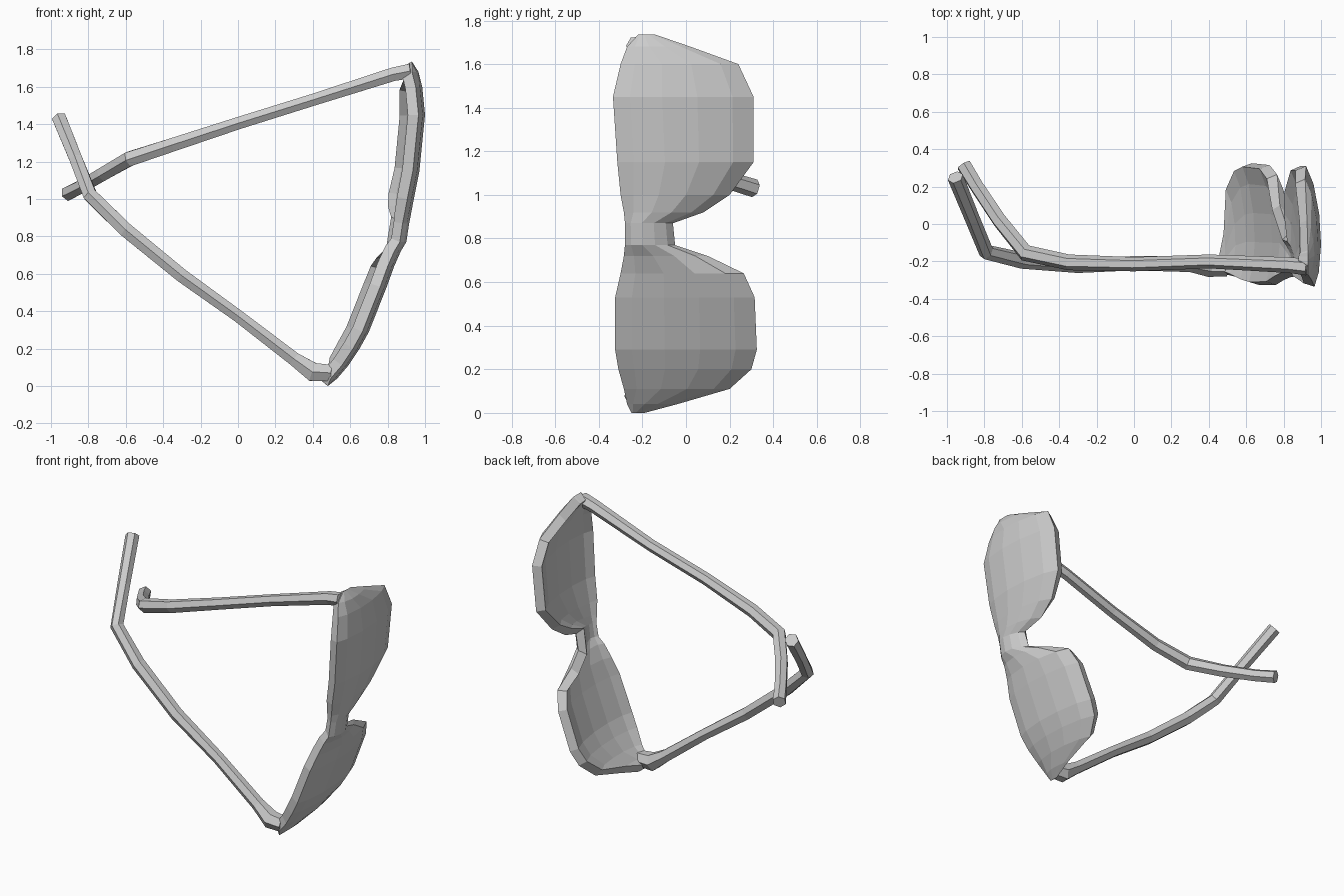
import bpy
from mathutils import Vector
from math import cos, sin, pi


def make_object(name, verts, faces):
    mesh = bpy.data.meshes.new(name)
    mesh.from_pydata(verts, [], faces)
    mesh.update()
    obj = bpy.data.objects.new(name, mesh)
    bpy.context.collection.objects.link(obj)
    return obj


# Front frame with both lenses: curved sheet lofted along z
# each station: z, y min, y max, front x, set-back of the lower lens edge
STATIONS = [
    (0.00, -0.25, -0.19, 0.48, 0.00), (0.04, -0.27, -0.04, 0.53, 0.02),
    (0.11, -0.285, 0.20, 0.59, 0.06), (0.20, -0.31, 0.30, 0.65, 0.07),
    (0.29, -0.325, 0.325, 0.70, 0.07), (0.53, -0.325, 0.315, 0.795, 0.07),
    (0.64, -0.30, 0.265, 0.835, 0.07), (0.72, -0.285, 0.10, 0.87, 0.09),
    (0.77, -0.28, -0.05, 0.90, 0.07), (0.87, -0.28, -0.06, 0.915, 0.06),
    (0.92, -0.285, 0.08, 0.925, 0.09), (1.00, -0.30, 0.20, 0.94, 0.09),
    (1.15, -0.315, 0.31, 0.97, 0.08), (1.45, -0.335, 0.31, 1.00, 0.08),
    (1.60, -0.30, 0.24, 0.985, 0.07), (1.68, -0.27, 0.02, 0.965, 0.04),
    (1.735, -0.22, -0.14, 0.93, 0.00),
]
# bulge across the lens: fraction of width, brow set-back, edge set-back factor
ACROSS = [(0, 0.035, 0), (0.12, 0.012, 0), (0.35, 0, 0), (0.6, 0, 0.12),
          (0.85, 0, 0.5), (1, 0, 1)]

verts, faces = [], []
n = len(ACROSS)
for z, y0, y1, x, back in STATIONS:
    for f, brow, edge in ACROSS:
        verts.append((x - brow * (back > 0) - edge * back, y0 + f * (y1 - y0), z))
for j in range(len(STATIONS) - 1):
    for i in range(n - 1):
        a = j * n + i
        faces.append((a, a + 1, a + n + 1, a + n))
front = make_object("lens_frame", verts, faces)
shell = front.modifiers.new("thickness", "SOLIDIFY")
shell.thickness = 0.06
shell.offset = -1


# Temple arms: six-sided bars swept along a path of (x, y, z, radius)
def sweep(name, path, sides=6):
    pts = [Vector(p[:3]) for p in path]
    verts, faces = [], []
    for k, p in enumerate(pts):
        t = (pts[min(k + 1, len(pts) - 1)] - pts[max(k - 1, 0)]).normalized()
        side = t.cross(Vector((0, 1, 0))).normalized()
        up = side.cross(t)
        for s in range(sides):
            a = 2 * pi * (s + 0.5) / sides
            verts.append(p + path[k][3] * (side * cos(a) + up * sin(a)))
    for k in range(len(pts) - 1):
        for s in range(sides):
            a, b = k * sides + s, k * sides + (s + 1) % sides
            faces.append((a, b, b + sides, a + sides))
    last = (len(pts) - 1) * sides
    faces.append(tuple(reversed(range(sides))))
    faces.append(tuple(range(last, last + sides)))
    return make_object(name, verts, faces)


sweep("upper_temple_arm", [
    (0.925, -0.23, 1.685, 0.045), (0.83, -0.22, 1.667, 0.042),
    (0.40, -0.20, 1.53, 0.037), (0.0, -0.215, 1.405, 0.038),
    (-0.35, -0.205, 1.29, 0.042), (-0.58, -0.155, 1.215, 0.045),
    (-0.72, 0.02, 1.135, 0.042), (-0.84, 0.20, 1.065, 0.04),
    (-0.91, 0.315, 1.03, 0.042)])
sweep("lower_temple_arm", [
    (0.50, -0.23, 0.07, 0.05), (0.40, -0.225, 0.075, 0.058),
    (0.30, -0.215, 0.145, 0.042), (0.0, -0.21, 0.375, 0.038),
    (-0.30, -0.22, 0.59, 0.042), (-0.60, -0.195, 0.835, 0.044),
    (-0.79, -0.15, 1.02, 0.042), (-0.865, 0.03, 1.21, 0.04),
    (-0.955, 0.25, 1.43, 0.043)])
